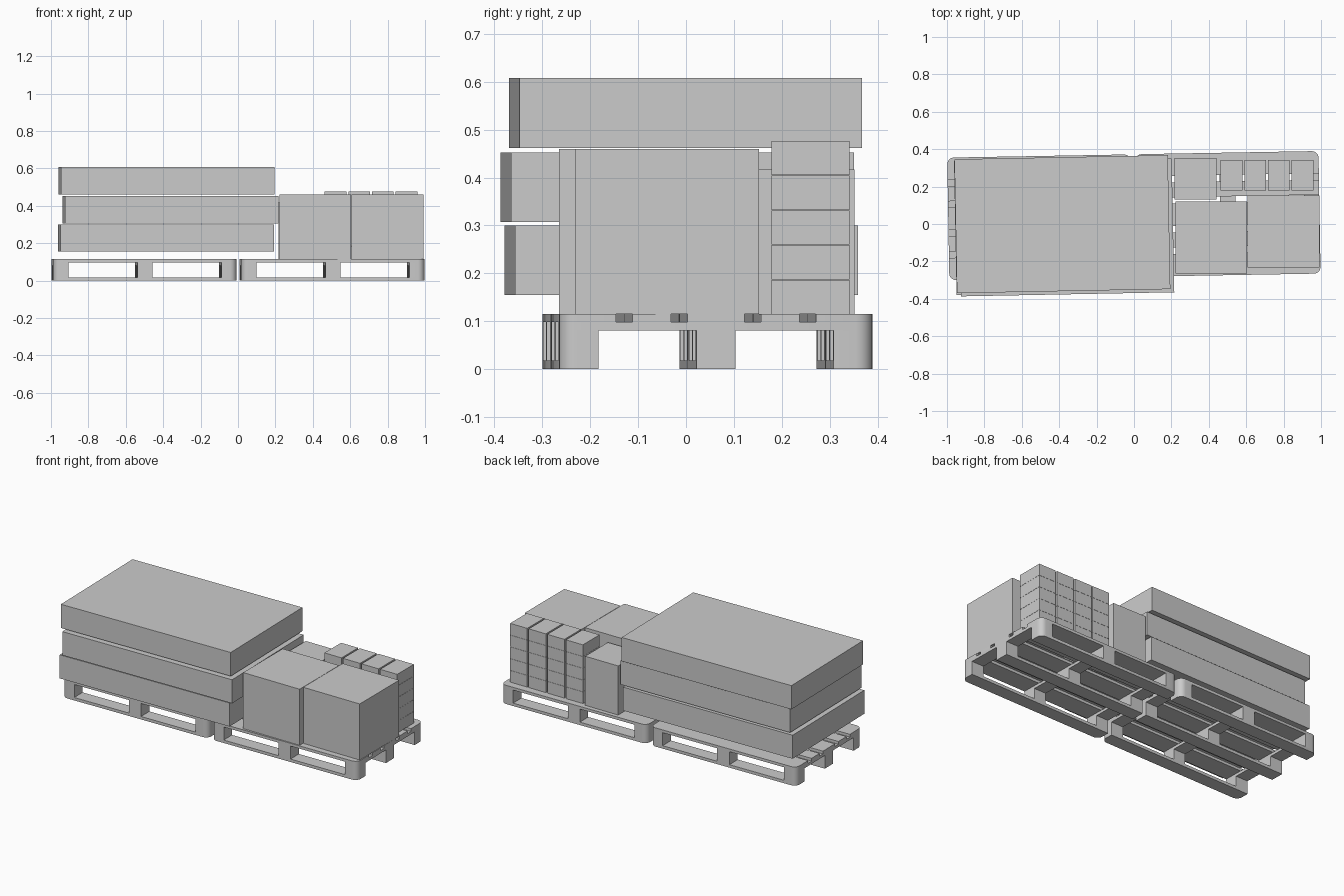
import bpy, bmesh, math
from mathutils import Matrix, Vector

if "Cube" in bpy.data.objects:
    bpy.data.objects.remove(bpy.data.objects["Cube"])

grey = bpy.data.materials.new("light_grey")
grey.diffuse_color = (0.6, 0.6, 0.6, 1)
grey.use_nodes = True
grey.node_tree.nodes["Principled BSDF"].inputs["Base Color"].default_value = grey.diffuse_color

L, W, R = 0.98, 0.655, 0.035   # pallet length, width, corner radius


def outline(x0, x1, y0, y1):
    """Rectangle whose corners are rounded where they meet a pallet corner."""
    pts = []
    for x, y, a in ((x1, y1, 0), (x0, y1, 90), (x0, y0, 180), (x1, y0, 270)):
        if abs(x) > L / 2 - 0.001 and abs(y) > W / 2 - 0.001:
            cx, cy = x - math.copysign(R, x), y - math.copysign(R, y)
            for i in range(6):
                t = math.radians(a + 18 * i)
                pts.append((cx + R * math.cos(t), cy + R * math.sin(t)))
        else:
            pts.append((x, y))
    return pts


def add_prism(bm, pts, z0, z1):
    face = bm.faces.new([bm.verts.new((x, y, z0)) for x, y in pts])
    top = bmesh.ops.extrude_face_region(bm, geom=[face])["geom"]
    moved = [v for v in top if isinstance(v, bmesh.types.BMVert)]
    bmesh.ops.translate(bm, verts=moved, vec=(0, 0, z1 - z0))


def finish(bm, name, loc, deg, smooth=False):
    bmesh.ops.recalc_face_normals(bm, faces=bm.faces)
    me = bpy.data.meshes.new(name)
    bm.to_mesh(me)
    bm.free()
    me.materials.append(grey)
    ob = bpy.data.objects.new(name, me)
    bpy.context.collection.objects.link(ob)
    ob.location = loc
    ob.rotation_euler.z = math.radians(deg)
    if smooth:
        bpy.ops.object.select_all(action='DESELECT')
        ob.select_set(True)
        bpy.context.view_layer.objects.active = ob
        bpy.ops.object.shade_smooth_by_angle(angle=math.radians(30))


def pallet(name, x, y, deg):
    bm = bmesh.new()
    hx, hy, b = L / 2, W / 2, 0.082
    cols = [(-hx, -hx + b), (-b / 2, b / 2), (hx - b, hx)]
    rows = [(-hy, -hy + b), (-b / 2, b / 2), (hy - b, hy)]
    for y0, y1 in rows:
        add_prism(bm, outline(-hx, hx, y0, y1), 0, 0.018)            # runners
        for x0, x1 in cols:
            add_prism(bm, outline(x0, x1, y0, y1), 0.018, 0.081)     # blocks
    for x0, x1 in cols:
        add_prism(bm, outline(x0, x1, -hy, hy), 0.081, 0.098)        # cross boards
    widths = [0.119, 0.08, 0.119, 0.08, 0.119]
    gap = (W - sum(widths)) / 4
    y0 = -hy
    for w in widths:                                                 # deck boards
        add_prism(bm, outline(-hx, hx, y0, y0 + w), 0.098, 0.115)
        y0 += w + gap
    finish(bm, name, (x, y, 0), deg, True)


def box(name, x, y, z0, z1, sx, sy, deg=0):
    bm = bmesh.new()
    bmesh.ops.create_cube(bm, size=1, matrix=Matrix.Diagonal((sx, sy, z1 - z0, 1)))
    finish(bm, name, (x, y, (z0 + z1) / 2), deg)


# Two pallets end to end
pallet("left_pallet", -0.503, 0.036, 1)
pallet("right_pallet", 0.502, 0.054, 1)

# Stack of large flat cartons
box("flat_carton_bottom", -0.385, -0.01, 0.155, 0.3, 1.141, 0.716, 1.1)
box("flat_carton_middle", -0.362, -0.018, 0.307, 0.452, 1.141, 0.716, 1.1)
box("flat_carton_top", -0.383, -0.001, 0.462, 0.608, 1.141, 0.716, 1.1)

# Cube cartons on the right pallet
box("cube_carton_left", 0.413, -0.073, 0.115, 0.46, 0.384, 0.384)
box("cube_carton_right", 0.799, -0.04, 0.115, 0.46, 0.384, 0.384)
box("medium_carton", 0.328, 0.241, 0.115, 0.417, 0.225, 0.222)

# Four columns of five small cartons
for i in range(4):
    for k in range(5):
        z = 0.115 + 0.0725 * k
        box("small_carton", 0.521 + 0.1265 * i, 0.26, z, z + 0.0715, 0.116, 0.162)
